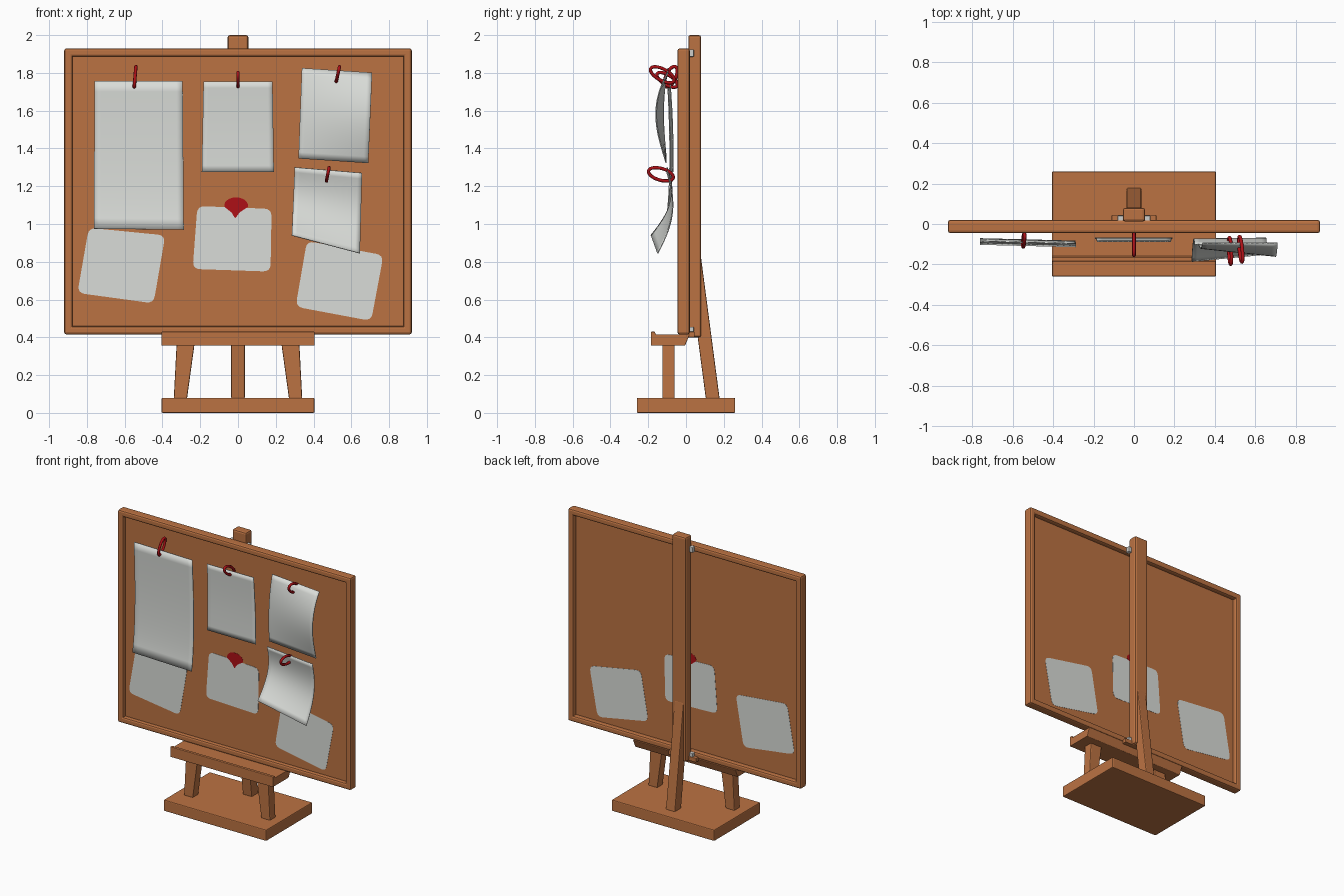
import bpy, bmesh, math
from mathutils import Vector

if "Cube" in bpy.data.objects:
    bpy.data.objects.remove(bpy.data.objects["Cube"])


def material(name, rgb):
    m = bpy.data.materials.new(name)
    m.diffuse_color = (*rgb, 1)
    m.use_nodes = True
    m.node_tree.nodes["Principled BSDF"].inputs["Base Color"].default_value = m.diffuse_color
    return m


WOOD = material("wood", (0.50, 0.17, 0.055))
PAPER = material("paper", (0.70, 0.72, 0.69))
RED = material("clip_red", (0.42, 0.005, 0.008))
METAL = material("pale_metal", (0.62, 0.62, 0.60))


def finish(name, bm, mat, bevel=0):
    bmesh.ops.recalc_face_normals(bm, faces=bm.faces)
    me = bpy.data.meshes.new(name)
    bm.to_mesh(me)
    bm.free()
    ob = bpy.data.objects.new(name, me)
    bpy.context.collection.objects.link(ob)
    me.materials.append(mat)
    if bevel:
        b = ob.modifiers.new("bevel", "BEVEL")
        b.width, b.segments = bevel, 2
    return ob


def box(name, lo, hi, mat=WOOD, bevel=0.006):
    bm = bmesh.new()
    bmesh.ops.create_cube(bm, size=1)
    for v in bm.verts:
        v.co = [lo[i] + (v.co[i] + 0.5) * (hi[i] - lo[i]) for i in range(3)]
    return finish(name, bm, mat, bevel)


def extrude(name, pts, depth, mat=WOOD, bevel=0.006):
    """Extrude a closed 3D outline along a vector."""
    bm = bmesh.new()
    f = bm.faces.new([bm.verts.new(p) for p in pts])
    r = bmesh.ops.extrude_face_region(bm, geom=[f])
    bmesh.ops.translate(bm, vec=depth, verts=[g for g in r["geom"] if isinstance(g, bmesh.types.BMVert)])
    return finish(name, bm, mat, bevel)


def rounded(corners, r=0.04):
    """Round the corners of an x-z polygon."""
    out, n = [], len(corners)
    for i in range(n):
        p = Vector(corners[i])
        a = p + (Vector(corners[i - 1]) - p).normalized() * r
        b = p + (Vector(corners[(i + 1) % n]) - p).normalized() * r
        for k in range(5):
            t = k / 4
            out.append(a * (1 - t) ** 2 + p * 2 * t * (1 - t) + b * t * t)
    return out


# Stand: base, back post, rear leg, shelf with lip, front legs
box("base", (-0.405, -0.26, 0), (0.405, 0.26, 0.08))
box("post", (-0.055, 0.012, 0.40), (0.055, 0.08, 2.0), bevel=0.012)
extrude("rear_leg", [(-0.036, y, z) for y, z in
                     [(0.03, 0.85), (0.08, 0.82), (0.178, 0.075), (0.105, 0.075), (0.062, 0.40), (0.03, 0.5)]],
        (0.072, 0, 0))
extrude("shelf", [(-0.405, y, z) for y, z in
                  [(-0.185, 0.43), (-0.165, 0.43), (-0.16, 0.415), (0.02, 0.415), (-0.005, 0.357), (-0.185, 0.357)]],
        (0.81, 0, 0), bevel=0.003)
box("shelf_brace", (-0.11, 0.0, 0.40), (0.11, 0.045, 0.43), bevel=0.003)
for s in (-1, 1):
    extrude("front_leg", [(s * x, -0.125, z) for x, z in
                          [(0.27, 0.075), (0.34, 0.075), (0.325, 0.365), (0.23, 0.365)]], (0, 0.065, 0))
    for z in (0.435, 1.905):
        box("post_bolt", (s * 0.067 - 0.014, 0.012, z - 0.02), (s * 0.067 + 0.014, 0.042, z + 0.02), METAL, 0.005)

# Board: thin panel in a four-bar frame
box("board_panel", (-0.89, -0.018, 0.44), (0.89, -0.012, 1.905), bevel=0)
for s in (-1, 1):
    x0, x1 = sorted((s * 0.876, s * 0.92))
    box("frame_side", (x0, -0.045, 0.415), (x1, 0.02, 1.93), bevel=0.012)
for z in (0.415, 1.886):
    box("frame_rail", (-0.92, -0.045, z), (0.92, 0.02, z + 0.044), bevel=0.012)

# Flat notes, visible on both sides of the panel
notes = [[(-0.79, 0.98), (-0.385, 0.94), (-0.447, 0.58), (-0.85, 0.635)],
         [(-0.215, 1.095), (0.178, 1.08), (0.172, 0.748), (-0.24, 0.762)],
         [(0.365, 0.91), (0.77, 0.835), (0.705, 0.487), (0.305, 0.562)]]
for c in notes:
    extrude("flat_note", [(p.x, -0.0195, p.y) for p in rounded(c)], (0, 0.009, 0), PAPER, 0)
pin = [(-0.01 + 0.063 * math.cos(a), 1.098 + 0.043 * math.sin(a))
       for a in [math.radians(-10 + 200 * k / 12) for k in range(13)]] + [(-0.035, 1.062), (-0.015, 1.03), (0.01, 1.062)]
extrude("flat_pin", [(x, -0.02, z) for x, z in pin], (0, 0.0098, 0), RED, 0)


# Hanging sheets: u runs left to right, t top to bottom
def sheet(name, tl, tr, br, bl, depth, n=14):
    bm = bmesh.new()
    g = []
    for j in range(n + 1):
        t = j / n
        row = []
        for i in range(n + 1):
            u = i / n
            p = (Vector(tl) * (1 - u) + Vector(tr) * u) * (1 - t) + (Vector(bl) * (1 - u) + Vector(br) * u) * t
            row.append(bm.verts.new((p.x, depth(u, t), p.y)))
        g.append(row)
    for j in range(n):
        for i in range(n):
            bm.faces.new((g[j][i], g[j][i + 1], g[j + 1][i + 1], g[j + 1][i]))
    for f in bm.faces:
        f.smooth = True
    ob = finish(name, bm, PAPER)
    m = ob.modifiers.new("thickness", "SOLIDIFY")
    m.thickness, m.offset = 0.006, 0


sheet("large_sheet", (-0.76, 1.757), (-0.293, 1.757), (-0.287, 0.97), (-0.762, 0.975),
      lambda u, t: -0.085 - 0.012 * u + 0.012 * math.sin(math.pi * t) - 0.015 * t ** 8)
sheet("middle_sheet", (-0.183, 1.755), (0.183, 1.755), (0.19, 1.275), (-0.192, 1.275),
      lambda u, t: -0.085 + 0.015 * t + 0.006 * math.sin(math.pi * t))
sheet("curled_sheet", (0.338, 1.825), (0.71, 1.80), (0.69, 1.323), (0.32, 1.347),
      lambda u, t: -0.095 - 0.01 * t - (0.02 + 0.04 * u) * math.sin(math.pi * t ** 0.85))
sheet("lower_sheet", (0.30, 1.30), (0.657, 1.27), (0.645, 0.845), (0.285, 0.94),
      lambda u, t: -0.10 + 0.04 * math.sin(math.pi * t) - 0.05 * t * t - 0.035 * (1 - u) * t ** 2)


# Wire ring clips: ellipse in the y-z plane, leaning sideways
def clip(x, y, z, a, b, tilt, lean):
    cu = bpy.data.curves.new("ring_clip", "CURVE")
    cu.dimensions, cu.bevel_depth, cu.bevel_resolution = "3D", 0.009, 2
    sp = cu.splines.new("POLY")
    n = 28
    sp.points.add(n - 1)
    for k in range(n):
        q = 2 * math.pi * k / n
        p, r = a * math.cos(q), b * math.sin(q)
        dy = p * math.cos(tilt) - r * math.sin(tilt)
        dz = p * math.sin(tilt) + r * math.cos(tilt)
        sp.points[k].co = (x + lean * dz, y + dy, z + dz, 1)
    sp.use_cyclic_u = True
    cu.materials.append(RED)
    ob = bpy.data.objects.new("ring_clip", cu)
    bpy.context.collection.objects.link(ob)
    for o in bpy.context.selected_objects:
        o.select_set(False)
    bpy.context.view_layer.objects.active = ob
    ob.select_set(True)
    bpy.ops.object.convert(target="MESH")


clip(-0.545, -0.08, 1.78, 0.058, 0.026, 1.15, 0.08)
clip(0.0, -0.10, 1.763, 0.062, 0.026, -0.55, 0.0)
clip(0.528, -0.125, 1.79, 0.07, 0.03, -0.5, 0.22)
clip(0.475, -0.133, 1.263, 0.068, 0.031, -0.28, 0.2)
